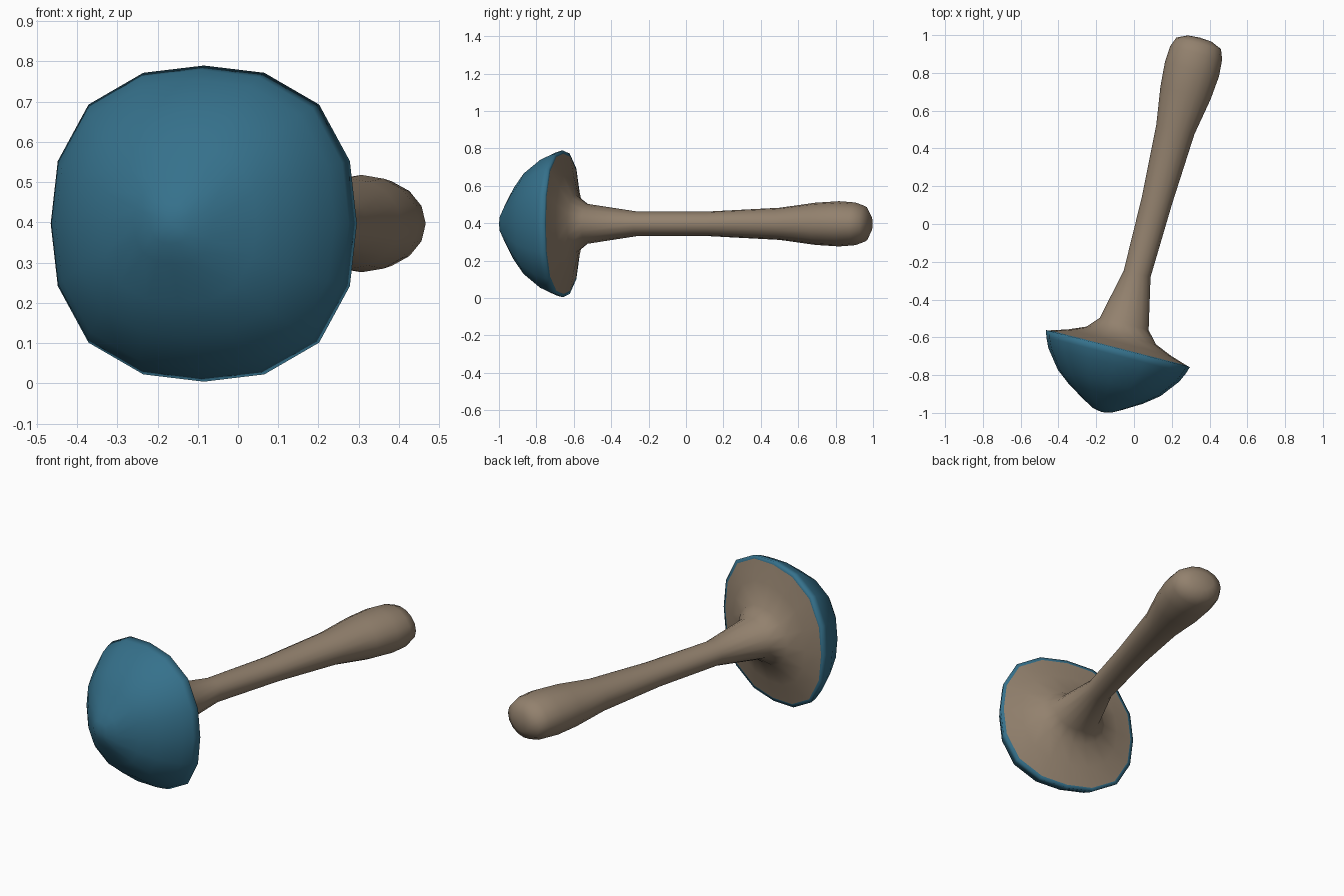
import bpy, bmesh, math
from mathutils import Vector

if "Cube" in bpy.data.objects:
    bpy.data.objects.remove(bpy.data.objects["Cube"])

SIDES = 16
CENTRE = Vector((-0.085, -0.66, 0.397))     # middle of the cap rim
ACROSS = Vector((0.9686, -0.2485, 0))       # across the cap, horizontal
ALONG = Vector((0.2485, 0.9686, 0))         # from cap towards stem foot
UP = Vector((0, 0, 1))


def place(u, v, t):
    return CENTRE + ACROSS * u + UP * v + ALONG * t


def lathe(name, rings, color, close_start=None, close_end=None):
    """Rings are (distance, half width, half height, squareness, side shift)."""
    bm = bmesh.new()
    loops = []
    for t, ru, rv, sq, shift in rings:
        loop = []
        for i in range(SIDES):
            a = 2 * math.pi * i / SIDES
            k = 1 + sq * math.sin(2 * a) ** 2
            loop.append(bm.verts.new(place(shift + ru * k * math.cos(a), rv * k * math.sin(a), t)))
        loops.append(loop)
    for a, b in zip(loops, loops[1:]):
        for i in range(SIDES):
            j = (i + 1) % SIDES
            bm.faces.new((a[i], a[j], b[j], b[i]))
    # Close the pole of the dome or the foot
    for tip, loop, shift in ((close_start, loops[0], rings[0][4]), (close_end, loops[-1], rings[-1][4])):
        if tip is not None:
            v = bm.verts.new(place(shift, 0, tip))
            for i in range(SIDES):
                bm.faces.new((loop[i], loop[(i + 1) % SIDES], v))
    bmesh.ops.recalc_face_normals(bm, faces=bm.faces)
    # Open shells: make sure the tip face points away from the middle
    bm.faces.ensure_lookup_table()
    out = ALONG if close_end is not None else -ALONG
    if bm.faces[-1].normal.dot(out) < 0:
        bmesh.ops.reverse_faces(bm, faces=bm.faces)
    for f in bm.faces:
        f.smooth = True
    me = bpy.data.meshes.new(name)
    bm.to_mesh(me)
    bm.free()
    ob = bpy.data.objects.new(name, me)
    bpy.context.collection.objects.link(ob)
    mat = bpy.data.materials.new(name + "_colour")
    mat.diffuse_color = color
    mat.use_nodes = True
    mat.node_tree.nodes["Principled BSDF"].inputs["Base Color"].default_value = mat.diffuse_color
    me.materials.append(mat)
    return ob


# Mushroom cap: dome and narrow lip
cap = [(-0.337, 0.05), (-0.31, 0.1), (-0.25, 0.2), (-0.187, 0.281),
       (-0.088, 0.358), (-0.036, 0.382), (0, 0.393), (0.004, 0.375)]
lathe("mushroom_cap", [(t, r, r, 0.065, 0) for t, r in cap],
      (0.036, 0.165, 0.26, 1), close_start=-0.347)

# Underside flaring into a slightly flattened stem
stem = [
    (0.004, 0.375, 0.375, 0.065, 0),
    (0.033, 0.282, 0.27, 0.05, 0),
    (0.072, 0.19, 0.155, 0.02, 0),
    (0.135, 0.133, 0.107, 0, 0),
    (0.41, 0.073, 0.066, 0, 0),
    (0.81, 0.082, 0.066, 0, 0.005),
    (1.2, 0.104, 0.086, 0, 0.006),
    (1.4, 0.137, 0.113, 0, 0.01),
    (1.53, 0.148, 0.121, 0, 0.012),
    (1.62, 0.142, 0.114, 0, 0.012),
    (1.672, 0.122, 0.095, 0, 0.012),
    (1.698, 0.065, 0.05, 0, 0.01),
]
lathe("mushroom_stem", stem, (0.29, 0.22, 0.155, 1), close_end=1.703)
